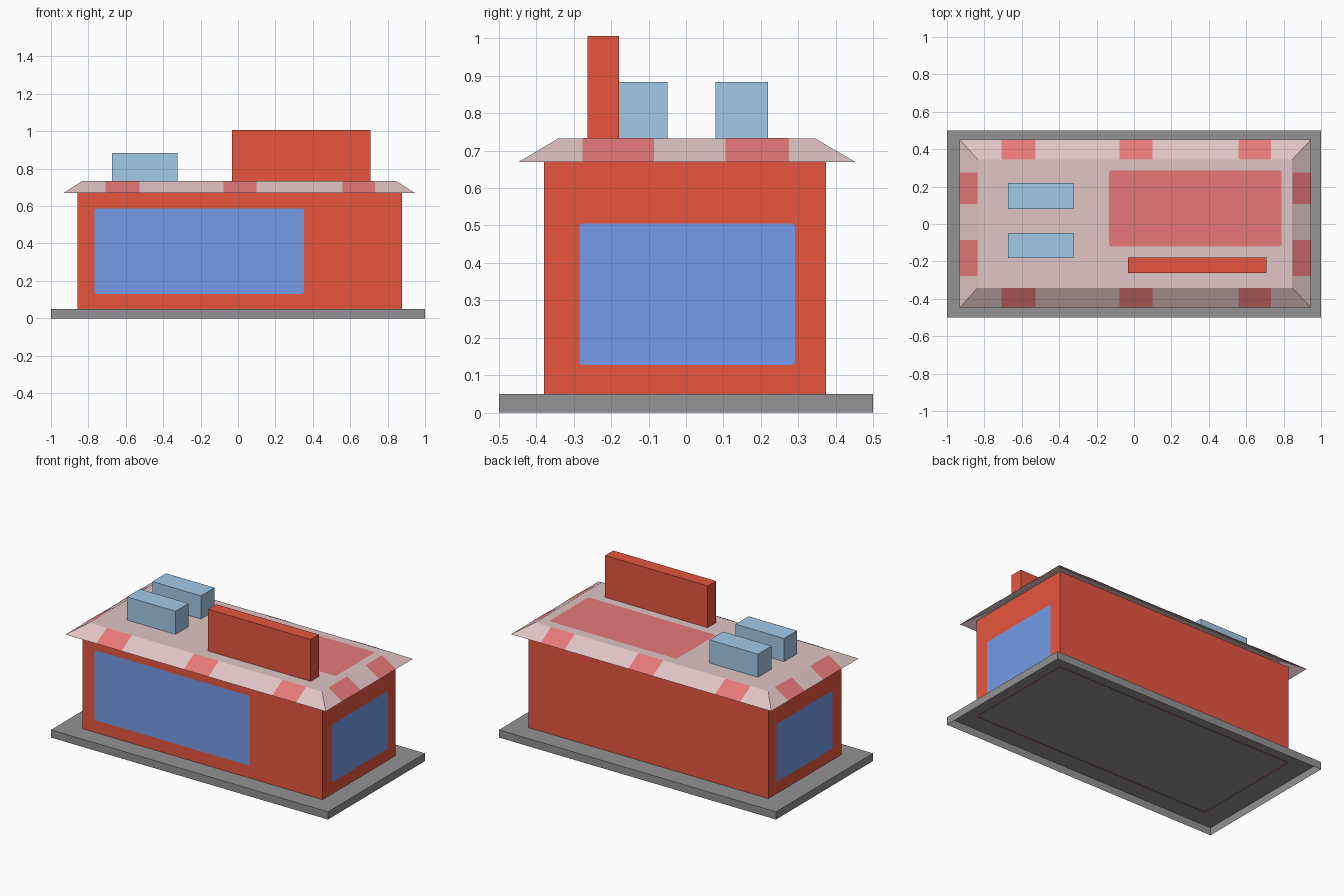
import bpy, math
from mathutils import Vector

if "Cube" in bpy.data.objects:
    bpy.data.objects.remove(bpy.data.objects["Cube"])


def material(name, rgb):
    lin = [((c / 255 + 0.055) / 1.055) ** 2.4 for c in rgb]
    m = bpy.data.materials.new(name)
    m.diffuse_color = (*lin, 1)
    m.use_nodes = True
    m.node_tree.nodes["Principled BSDF"].inputs["Base Color"].default_value = m.diffuse_color
    return m


RED = material("brick red", (232, 86, 63))
BLUE = material("window blue", (117, 157, 232))
PINK = material("pale pink", (225, 197, 197))
ROSE = material("rose", (233, 122, 122))
STEEL = material("light steel blue", (163, 202, 232))
GREY = material("grey", (147, 147, 147))


def add_mesh(name, verts, faces, mat):
    me = bpy.data.meshes.new(name)
    me.from_pydata(verts, [], faces)
    me.materials.append(mat)
    ob = bpy.data.objects.new(name, me)
    bpy.context.collection.objects.link(ob)
    return ob


def shell(name, low, high, z0, z1, mat, lid=True):
    """Block open below between two rectangles (x0, x1, y0, y1)."""
    verts = []
    for (x0, x1, y0, y1), z in ((low, z0), (high, z1)):
        verts += [(x0, y0, z), (x1, y0, z), (x1, y1, z), (x0, y1, z)]
    faces = [(4, 5, 6, 7)] if lid else []
    faces += [(i, (i + 1) % 4, (i + 1) % 4 + 4, i + 4) for i in range(4)]
    return add_mesh(name, verts, faces, mat)


def box(name, rect, z0, z1, mat, lid=True):
    return shell(name, rect, rect, z0, z1, mat, lid)


def plate(name, a, b, c, r, mat, lift=0.0015):
    """Rounded flat panel: a = lower left, b = lower right, c = upper left."""
    a, b, c = Vector(a), Vector(b), Vector(c)
    w, h = (b - a).length, (c - a).length
    u, v = (b - a).normalized(), (c - a).normalized()
    n = u.cross(v) * lift
    verts = []
    for k, (cx, cy) in enumerate(((w - r, h - r), (r, h - r), (r, r), (w - r, r))):
        for i in range(4):
            t = math.pi / 2 * (k + i / 3)
            verts.append(a + n + u * (cx + r * math.cos(t)) + v * (cy + r * math.sin(t)))
    return add_mesh(name, verts, [tuple(range(len(verts)))], mat)


# Hollow base slab and wall ring, reaching just through the slab and into the roof
box("base_slab", (-1, 1, -0.5, 0.5), 0, 0.05, GREY)
X0, X1, Y0, Y1 = -0.857, 0.876, -0.379, 0.374
box("walls", (X0, X1, Y0, Y1), 0.047, 0.69, RED, lid=False)

# Sloped roof, open below
ZL, ZH = 0.67, 0.733
LOW = (-0.932, 0.946, -0.447, 0.452)
HIGH = (-0.835, 0.846, -0.341, 0.345)
shell("roof", LOW, HIGH, ZL, ZH, PINK)

# Windows: front and both ends
plate("front_window", (-0.768, Y0, 0.131), (0.352, Y0, 0.131), (-0.768, Y0, 0.587), 0.01, BLUE)
plate("right_window", (X1, -0.285, 0.127), (X1, 0.291, 0.127), (X1, -0.285, 0.505), 0.008, BLUE)
plate("left_window", (X0, 0.291, 0.127), (X0, -0.285, 0.127), (X0, 0.291, 0.505), 0.008, BLUE)

# Rose patches along the roof slopes
for i, (p, q) in enumerate(((-0.708, -0.526), (-0.078, 0.10), (0.56, 0.732))):
    plate(f"front_roof_patch_{i}", (p, LOW[2], ZL), (q, LOW[2], ZL), (p, HIGH[2], ZH), 0.006, ROSE)
    plate(f"back_roof_patch_{i}", (q, LOW[3], ZL), (p, LOW[3], ZL), (q, HIGH[3], ZH), 0.006, ROSE)
for i, (p, q) in enumerate(((-0.277, -0.085), (0.106, 0.276))):
    plate(f"right_roof_patch_{i}", (LOW[1], p, ZL), (LOW[1], q, ZL), (HIGH[1], p, ZH), 0.006, ROSE)
    plate(f"left_roof_patch_{i}", (LOW[0], q, ZL), (LOW[0], p, ZL), (HIGH[0], q, ZH), 0.006, ROSE)

# Large rose panel on the flat roof
plate("roof_panel", (-0.133, -0.12, ZH), (0.789, -0.12, ZH), (-0.133, 0.286, ZH), 0.012, ROSE)

# Rooftop units and sign board
for i, (p, q) in enumerate(((-0.183, -0.049), (0.079, 0.219))):
    box(f"rooftop_unit_{i}", (-0.673, -0.323, p, q), ZH - 0.003, 0.884, STEEL)
box("sign_board", (-0.031, 0.709, -0.263, -0.179), ZH - 0.003, 1.006, RED)
